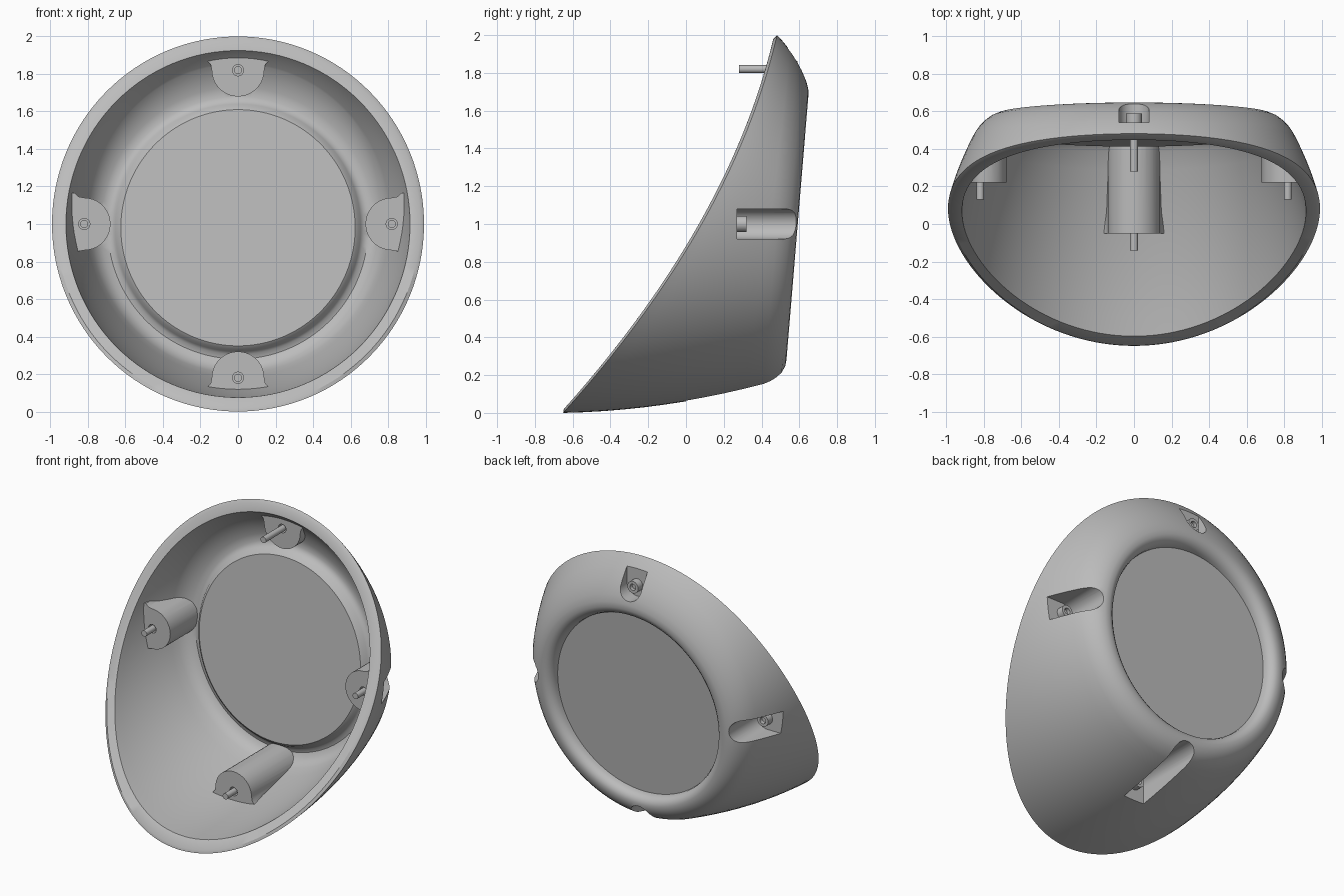
import bpy, bmesh
from math import sin, cos, pi
from mathutils import Vector

cube = bpy.data.objects.get("Cube")
if cube:
    bpy.data.objects.remove(cube, do_unlink=True)

grey = bpy.data.materials.new("satin_grey")
grey.use_nodes = True
grey.diffuse_color = (0.5, 0.5, 0.5, 1)
grey.node_tree.nodes["Principled BSDF"].inputs["Base Color"].default_value = (0.5, 0.5, 0.5, 1)


def add_object(name, bm):
    bmesh.ops.recalc_face_normals(bm, faces=bm.faces)
    mesh = bpy.data.meshes.new(name)
    bm.to_mesh(mesh)
    bm.free()
    ob = bpy.data.objects.new(name, mesh)
    bpy.context.collection.objects.link(ob)
    return ob


def loft(name, rings, n):
    """Bridge rings (functions of angle) and cap both ends."""
    bm = bmesh.new()
    loops = [[bm.verts.new(ring(2 * pi * i / n)) for i in range(n)] for ring in rings]
    for a, b in zip(loops, loops[1:]):
        for i in range(n):
            j = (i + 1) % n
            bm.faces.new((a[i], a[j], b[j], b[i]))
    bm.faces.new(loops[0])
    bm.faces.new(loops[-1])
    return add_object(name, bm)


def prism(name, outline, y0, y1):
    bm = bmesh.new()
    face = bm.faces.new([bm.verts.new((x, y0, z)) for x, z in outline])
    out = bmesh.ops.extrude_face_region(bm, geom=[face], use_keep_orig=True)
    moved = [g for g in out["geom"] if isinstance(g, bmesh.types.BMVert)]
    bmesh.ops.translate(bm, verts=moved, vec=(0, y1 - y0, 0))
    return add_object(name, bm)


def boolean(target, tool, operation, remove=True):
    mod = target.modifiers.new("cut", "BOOLEAN")
    mod.operation = operation
    mod.solver = "EXACT"
    mod.object = tool
    bpy.context.view_layer.objects.active = target
    bpy.ops.object.modifier_apply(modifier=mod.name)
    if remove:
        bpy.data.objects.remove(tool, do_unlink=True)


def finish(ob, angle=0.6):
    ob.data.materials.clear()
    ob.data.materials.append(grey)
    bpy.ops.object.select_all(action="DESELECT")
    ob.select_set(True)
    bpy.context.view_layer.objects.active = ob
    bpy.ops.object.shade_smooth_by_angle(angle=angle)


# Ring families: curved front rim, tilted back plane, and the wall between
WIDE = 0.992


def rim(r, dy=0.0):
    def ring(a):
        z = 1 + r * sin(a)
        return Vector((WIDE * r * cos(a), -0.665 + 0.9 * z - 0.167 * z * z + dy, z))
    return ring


def back(r, depth):
    def ring(a):
        blend = min(1, max(0, (r - 0.7) / 0.1))
        rr = r - depth / 0.11 * 0.1 * ((1 + sin(a)) / 2) ** 2 * blend
        return Vector((WIDE * rr * cos(a), 0.59 + 0.083 * rr * sin(a) + depth, 0.98 + rr * sin(a)))
    return ring


def wall(start, end, steps=10):
    def at(t):
        def ring(a):
            p, q = start(a), end(a)
            mid = (p + q) / 2 + Vector((cos(a), 0, sin(a))) * 0.06 * (q - p).length
            return p * (1 - t) ** 2 + mid * 2 * t * (1 - t) + q * t * t
        return ring
    return [at(i / steps) for i in range(1, steps)]


# Shell: recessed disc, rounded back ring, flaring wall, lip, inner surface
outer = [back(*p) for p in (
    (0.83, -0.11), (0.815, -0.075), (0.795, -0.045), (0.77, -0.02), (0.735, -0.004),
    (0.70, 0), (0.675, -0.008), (0.655, -0.025), (0.643, -0.05), (0.64, -0.075))]
inner = [back(*p) for p in (
    (0.775, -0.14), (0.758, -0.105), (0.73, -0.077), (0.70, -0.067),
    (0.675, -0.075), (0.66, -0.09), (0.647, -0.112), (0.63, -0.125))]
edge, lip, mouth = rim(1.0, 0.015), rim(0.98), rim(0.925)
rings = outer[::-1] + wall(edge, outer[0])[::-1] + [edge, lip, mouth]
rings += wall(mouth, inner[0]) + inner
shell = loft("housing_shell", rings, 128)

# Trimming solid that lies inside the shell thickness
mid_back = [back(*p) for p in ((0.80, -0.12), (0.775, -0.075), (0.745, -0.045), (0.6, -0.035))]
mid_rim = rim(0.96)
trim_rings = [rim(0.05), rim(0.4), rim(0.7), mid_rim] + wall(mid_rim, mid_back[0]) + mid_back
trim = loft("trim_helper", trim_rings, 128)
trim.hide_render = True


def u_outline(angle, radius, flare, reach):
    """Half circle facing the centre, open sides running outwards."""
    pts = [(radius * cos(pi * i / 20), -radius * sin(pi * i / 20)) for i in range(21)]
    side = [(radius + flare * 0.25, 0.03), (radius + flare, 0.05), (radius + flare, reach)]
    pts = pts + [(-u, v) for u, v in side] + side[::-1] if flare else pts + [(-radius, reach), (radius, reach)]
    ox, oz = cos(angle), sin(angle)
    cx, cz = 0.82 * ox, 1 + 0.82 * oz
    return [(cx - oz * u + ox * v, cz + ox * u + oz * v) for u, v in pts]


def turned(cx, cz, y, r):
    return lambda a: Vector((cx + r * cos(a), y, cz + r * sin(a)))


# Four mounting points: name, angle, boss face, screw tip
mounts = (("left", 0, 0.22, 0.13), ("top", pi / 2, 0.49, 0.28),
          ("right", pi, 0.22, 0.13), ("bottom", -pi / 2, -0.05, -0.14))

for side, angle, face, tip in mounts:
    boss = prism("boss", u_outline(angle, 0.14, 0.024, 0.25), face, 0.8)
    boolean(boss, trim, "INTERSECT", remove=False)
    boolean(shell, boss, "UNION")

for side, angle, face, tip in mounts:
    cx, cz = 0.82 * cos(angle), 1 + 0.82 * sin(angle)
    floor = face + 0.05
    boolean(shell, prism("pocket", u_outline(angle, 0.08, 0, 0.5), floor, 1.0), "DIFFERENCE")
    hole = loft("hole", [turned(cx, cz, y, 0.03) for y in (face - 0.08, floor + 0.03)], 24)
    boolean(shell, hole, "DIFFERENCE")
    # Cap screw with a socket in its head
    profile = ((tip, 0.021), (floor, 0.021), (floor, 0.042), (floor + 0.05, 0.042),
               (floor + 0.05, 0.022), (floor + 0.025, 0.022))
    finish(loft(side + "_screw", [turned(cx, cz, y, r) for y, r in profile], 24))

bpy.data.objects.remove(trim, do_unlink=True)
finish(shell)
